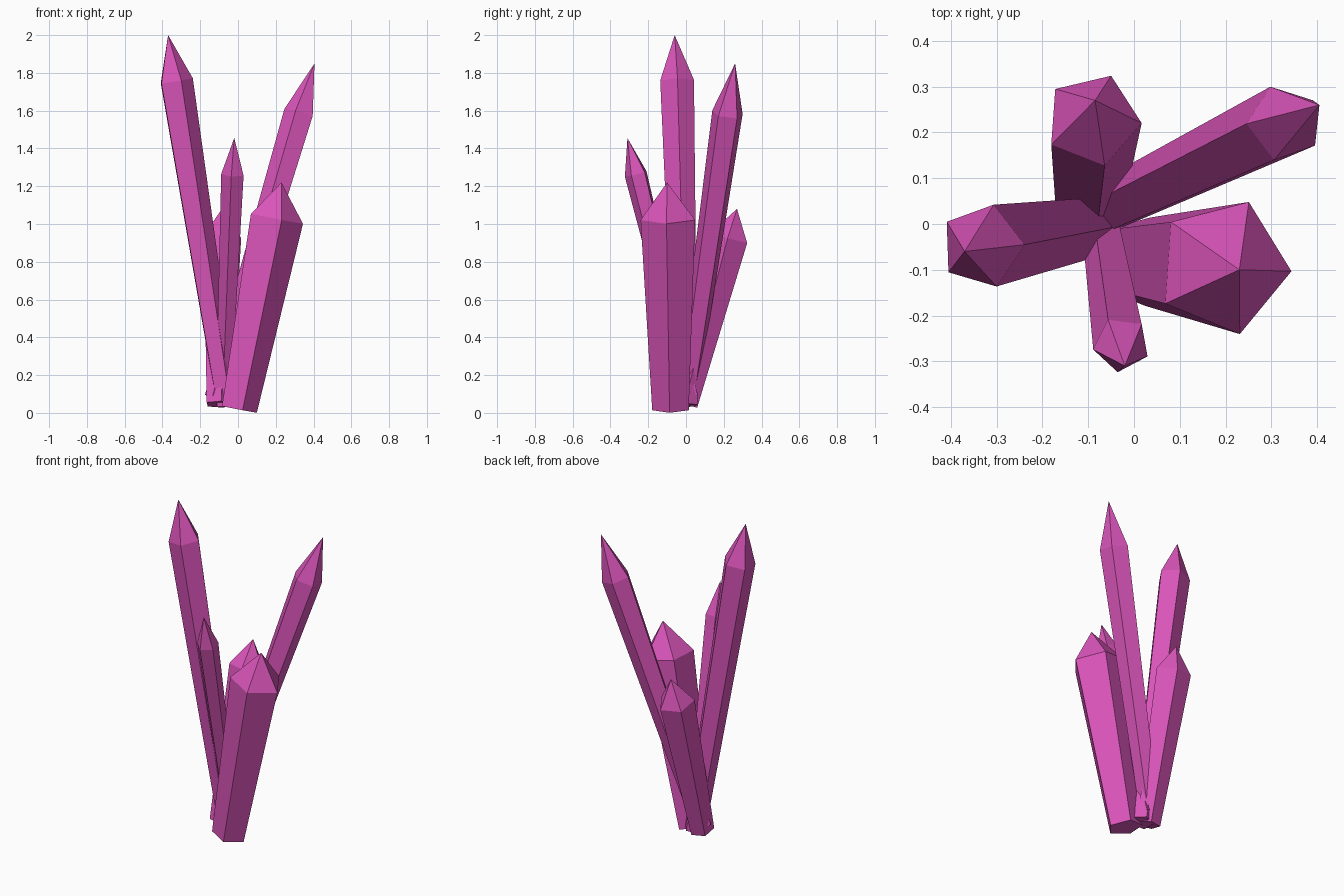
import bpy, bmesh
from math import cos, sin, radians, tau
from mathutils import Vector

if "Cube" in bpy.data.objects:
    bpy.data.objects.remove(bpy.data.objects["Cube"])

mat = bpy.data.materials.new("pink_crystal")
mat.diffuse_color = (0.70, 0.09, 0.49, 1)
mat.use_nodes = True
mat.node_tree.nodes["Principled BSDF"].inputs["Base Color"].default_value = mat.diffuse_color

SIDES = 5
TAPER = 0.67  # base radius relative to shoulder radius


def crystal(name, base, shoulder, tip, radius, phase):
    """Five-sided tapered prism, square to its axis, with a pointed top."""
    base, shoulder, tip = Vector(base), Vector(shoulder), Vector(tip)
    axis = (shoulder - base).normalized()
    u = (Vector((1, 0, 0)) - axis * axis.x).normalized()
    v = axis.cross(u)
    bm = bmesh.new()

    def ring(centre, r):
        angles = [radians(phase) + tau * i / SIDES for i in range(SIDES)]
        return [bm.verts.new(centre + r * (cos(a) * u + sin(a) * v)) for a in angles]

    low, high = ring(base, radius * TAPER), ring(shoulder, radius)
    apex = bm.verts.new(tip)
    bm.faces.new(low[::-1])
    for i in range(SIDES):
        j = (i + 1) % SIDES
        bm.faces.new((low[i], low[j], high[j], high[i]))
        bm.faces.new((high[i], high[j], apex))
    me = bpy.data.meshes.new(name)
    bm.to_mesh(me)
    bm.free()
    me.materials.append(mat)
    bpy.context.collection.objects.link(bpy.data.objects.new(name, me))


# name, base centre, shoulder centre, tip, shoulder radius, rotation
crystal("thick_crystal", (0.0, -0.08, 0.02), (0.195, -0.093, 1.03), (0.23, -0.10, 1.22), 0.152, -4)
crystal("tall_left_crystal", (-0.06, 0.0, 0.04), (-0.332, -0.048, 1.757), (-0.37, -0.06, 2.0), 0.094, 2)
crystal("short_back_crystal", (-0.105, -0.005, 0.045), (-0.09, 0.228, 0.925), (-0.085, 0.27, 1.08), 0.107, -4)
crystal("tall_right_crystal", (-0.12, 0.005, 0.08), (0.327, 0.22, 1.585), (0.405, 0.26, 1.85), 0.085, 39)
crystal("slim_front_crystal", (-0.075, 0.03, 0.09), (-0.027, -0.263, 1.265), (-0.02, -0.31, 1.455), 0.063, 46)
